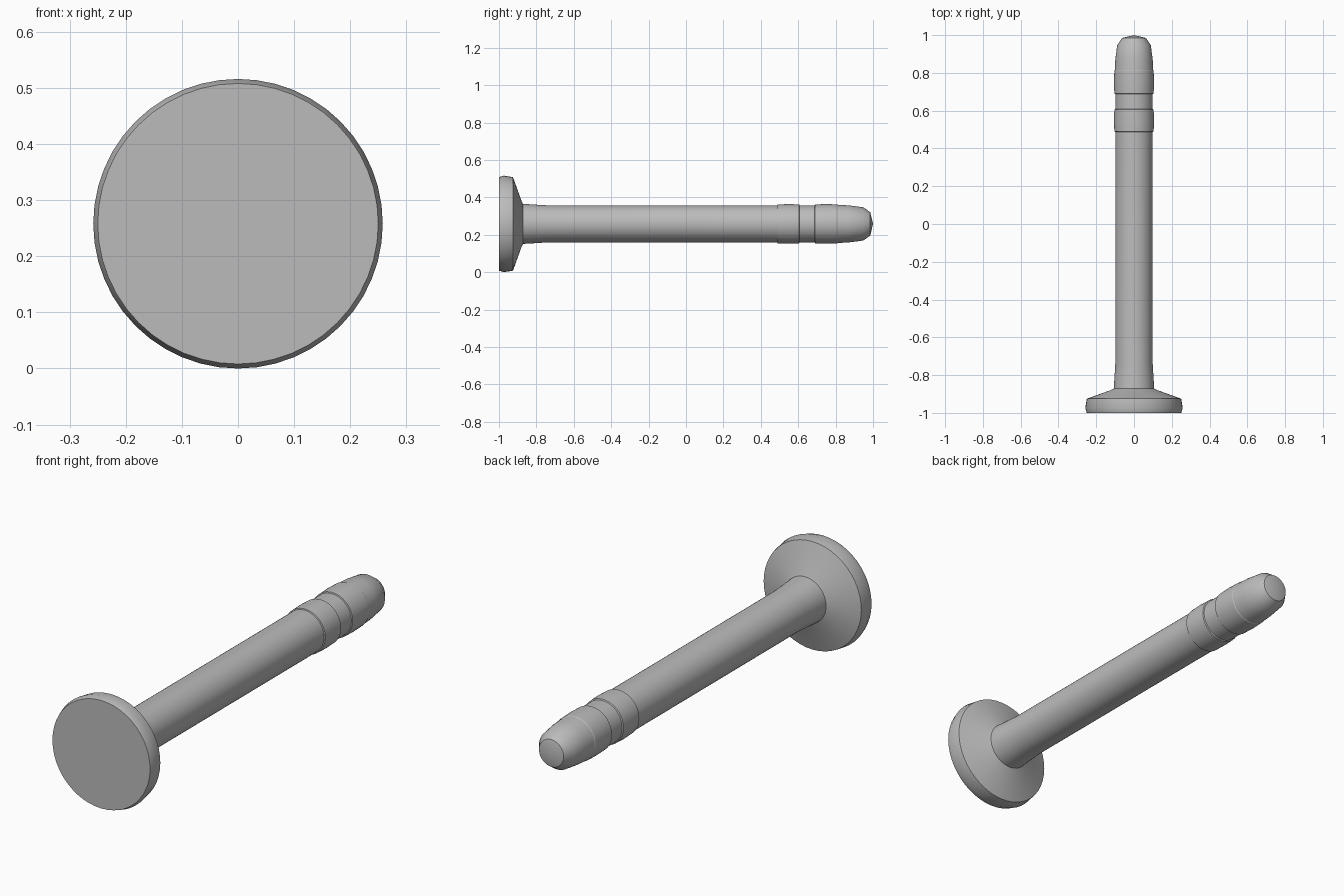
import bpy, bmesh, math
from mathutils import Matrix, Vector

cube = bpy.data.objects.get("Cube")
if cube:
    bpy.data.objects.remove(cube, do_unlink=True)

AXIS_HEIGHT = 0.258
SEGMENTS = 48

steel = bpy.data.materials.new("grey_steel")
steel.use_nodes = True
grey = (0.5, 0.5, 0.5, 1)
steel.diffuse_color = grey
steel.node_tree.nodes["Principled BSDF"].inputs["Base Color"].default_value = grey


def lathe(name, profile):
    """Spin a (y, radius) profile about the long axis."""
    bm = bmesh.new()
    points = [bm.verts.new((r, y, 0)) for y, r in profile]
    edges = [bm.edges.new(pair) for pair in zip(points, points[1:])]
    bmesh.ops.spin(bm, geom=points + edges, cent=(0, 0, 0), axis=(0, 1, 0),
                   angle=math.tau, steps=SEGMENTS, use_merge=True)
    bmesh.ops.remove_doubles(bm, verts=bm.verts, dist=0.0001)
    bmesh.ops.recalc_face_normals(bm, faces=bm.faces)
    bmesh.ops.translate(bm, verts=bm.verts, vec=(0, 0, AXIS_HEIGHT))
    mesh = bpy.data.meshes.new(name)
    bm.to_mesh(mesh)
    bm.free()
    mesh.materials.append(steel)
    obj = bpy.data.objects.new(name, mesh)
    bpy.context.collection.objects.link(obj)
    bpy.ops.object.select_all(action="DESELECT")
    obj.select_set(True)
    bpy.context.view_layer.objects.active = obj
    bpy.ops.object.shade_smooth_by_angle(angle=math.radians(30))
    return obj


# Head disc, back cone, shank, two raised rings and rounded tip
lathe("pin", [
    (-1.0, 0), (-1.0, 0.25), (-0.975, 0.258), (-0.925, 0.25),
    (-0.88, 0.125), (-0.872, 0.107), (-0.79, 0.102), (-0.74, 0.099),
    (0.488, 0.099), (0.49, 0.104), (0.55, 0.106), (0.605, 0.104), (0.608, 0.099),
    (0.688, 0.099), (0.69, 0.104), (0.75, 0.106), (0.81, 0.104), (0.813, 0.102),
    (0.87, 0.099), (0.947, 0.089), (0.985, 0.063), (1.0, 0),
])
